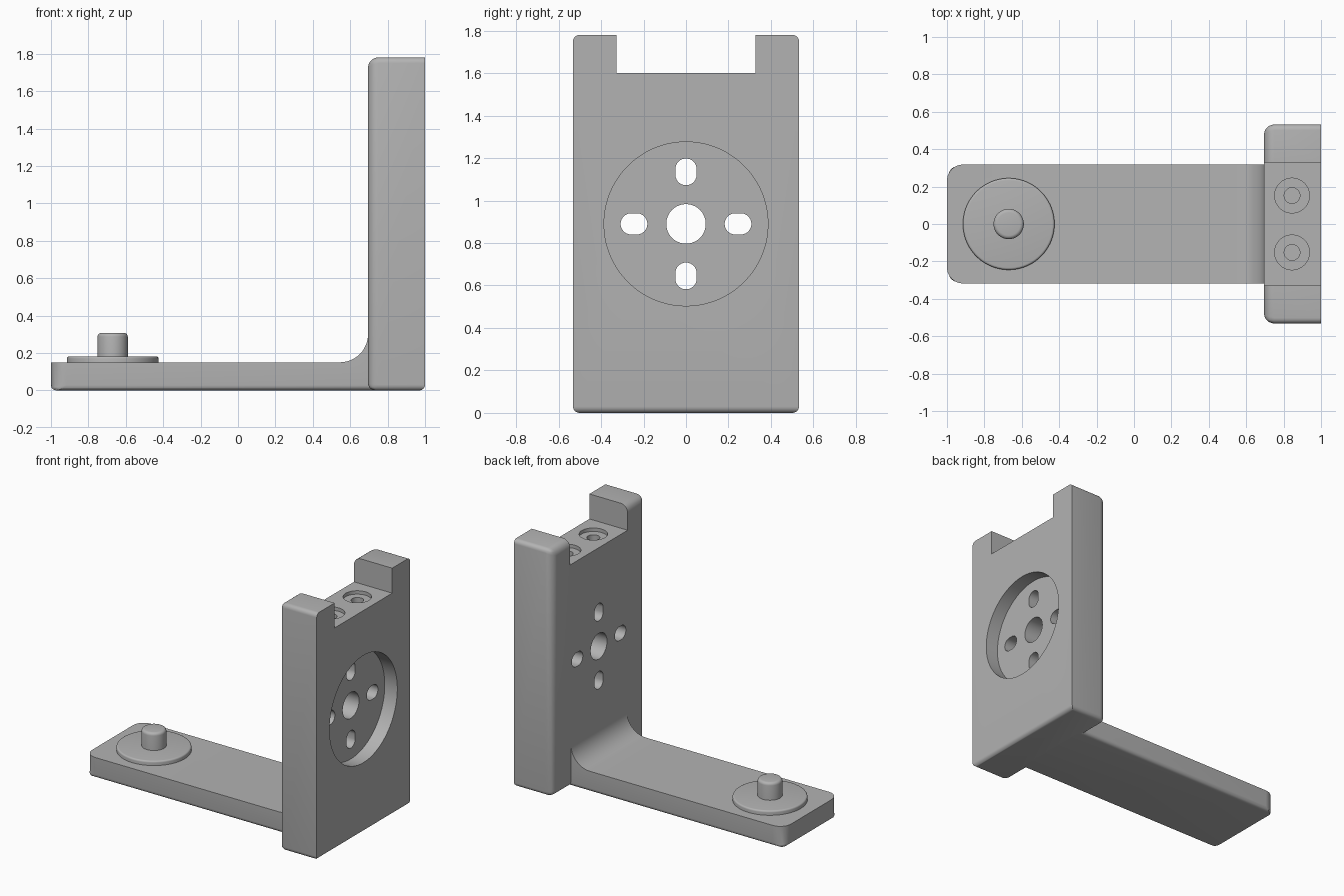
import bpy, bmesh
from math import cos, sin, pi
from mathutils import Matrix, Vector

if "Cube" in bpy.data.objects:
    bpy.data.objects.remove(bpy.data.objects["Cube"])

grey = bpy.data.materials.new("matte_grey")
grey.use_nodes = True
grey.diffuse_color = (0.45, 0.45, 0.45, 1)
grey.node_tree.nodes["Principled BSDF"].inputs["Base Color"].default_value = (0.45, 0.45, 0.45, 1)


def extrude(name, points, offset):
    """Solid made by sweeping a closed outline along an offset."""
    bm = bmesh.new()
    face = bm.faces.new([bm.verts.new(p) for p in points])
    swept = bmesh.ops.extrude_face_region(bm, geom=[face], use_keep_orig=True)["geom"]
    bmesh.ops.translate(bm, vec=offset, verts=[v for v in swept if isinstance(v, bmesh.types.BMVert)])
    bmesh.ops.recalc_face_normals(bm, faces=bm.faces)
    mesh = bpy.data.meshes.new(name)
    bm.to_mesh(mesh)
    bm.free()
    mesh.materials.append(grey)
    obj = bpy.data.objects.new(name, mesh)
    bpy.context.collection.objects.link(obj)
    return obj


def box(name, low, high):
    (x0, y0, z0), (x1, y1, z1) = low, high
    return extrude(name, [(x0, y0, z0), (x1, y0, z0), (x1, y1, z0), (x0, y1, z0)], (0, 0, z1 - z0))


def ring(radius, count=64, stretch=0):
    """Circle outline, or a slot when stretched along its first axis."""
    pts = []
    for i in range(count):
        a = 2 * pi * (i + 0.5) / count
        pts.append((radius * cos(a) + (stretch if cos(a) > 0 else -stretch), radius * sin(a)))
    return pts


def upright(name, x, y, z0, z1, radius):
    return extrude(name, [(x + u, y + v, z0) for u, v in ring(radius)], (0, 0, z1 - z0))


def apply(obj, modifier):
    bpy.context.view_layer.objects.active = obj
    bpy.ops.object.modifier_apply(modifier=modifier.name)


def round_edges(obj, width, rule, segments=6):
    """Bevel edges; the rule gives each edge's share of the width."""
    mesh = obj.data
    weights = mesh.attributes.new("bevel_weight_edge", 'FLOAT', 'EDGE')
    for e in mesh.edges:
        a, b = (mesh.vertices[i].co for i in e.vertices)
        weights.data[e.index].value = rule((a + b) / 2, (b - a).normalized())
    mod = obj.modifiers.new("rounding", 'BEVEL')
    mod.limit_method = 'WEIGHT'
    mod.width = width
    mod.segments = segments
    apply(obj, mod)


def cut(obj, cutter):
    mod = obj.modifiers.new("cut", 'BOOLEAN')
    mod.operation = 'DIFFERENCE'
    mod.solver = 'EXACT'
    mod.object = cutter
    apply(obj, mod)
    bpy.data.objects.remove(cutter)


def smooth(obj):
    bpy.ops.object.select_all(action='DESELECT')
    obj.select_set(True)
    bpy.context.view_layer.objects.active = obj
    bpy.ops.object.shade_smooth_by_angle(angle=0.5)


# Upright plate, rounded on its inner side and underneath
INNER, HALF, TOP, MID = 0.695, 0.532, 1.78, 0.89
plate = box("upright_plate", (INNER, -HALF, 0), (1, HALF, TOP))


def plate_rule(mid, direction):
    if mid.x < INNER + 0.01:
        return 1.0 if mid.z > 0.01 else 0.7
    if mid.z < 0.01 or (mid.z > TOP - 0.01 and abs(mid.y) > 0.5):
        return 0.55
    return 0.0


round_edges(plate, 0.055, plate_rule)

# Notch between the two top lugs
cut(plate, box("notch_cutter", (0.5, -0.328, 1.6), (1.2, 0.328, 2)))

# Round recess on the outer face
cut(plate, extrude("recess_cutter", [(0.9, u, MID + v) for u, v in ring(0.386, 96)], (0.3, 0, 0)))

# Centre hole and four radial slots
cut(plate, extrude("hole_cutter", [(0.5, u, MID + v) for u, v in ring(0.093)], (0.6, 0, 0)))
for i in range(4):
    turn = Matrix.Rotation(i * pi / 2, 3, 'X')
    pts = [turn @ Vector((0.5, 0.245 + u, v)) + Vector((0, 0, MID)) for u, v in ring(0.05, 32, 0.013)]
    cut(plate, extrude("slot_cutter", pts, (0.6, 0, 0)))

# Counterbored screw holes in the notch floor
for side in (-1, 1):
    cut(plate, upright("counterbore_cutter", 0.845, side * 0.152, 1.575, 1.7, 0.093))
    cut(plate, upright("screw_hole_cutter", 0.845, side * 0.152, 1.45, 1.7, 0.042))
smooth(plate)

# Base arm with a fillet running up into the plate
THICK, FILLET, WIDE = 0.15, 0.15, 0.318
outline = [(-1, 0), (-1, THICK)]
for i in range(13):
    a = pi / 2 * i / 12
    outline.append((INNER - FILLET + FILLET * sin(a), THICK + FILLET - FILLET * cos(a)))
outline += [(0.745, THICK + FILLET), (0.745, 0)]
arm = extrude("base_arm", [(x, -WIDE, z) for x, z in outline], (0, 2 * WIDE, 0))


def arm_rule(mid, direction):
    if mid.x < -0.99 and abs(direction.z) > 0.9:
        return 1.0
    return 0.33 if mid.z < 0.01 and mid.x < 0.7 else 0.0


round_edges(arm, 0.085, arm_rule)
smooth(arm)

# Seat disc and locating pin, softened on their upper rims
for name, radius, top, soft in (("seat_disc", 0.245, 0.182, 0.012), ("locating_pin", 0.081, 0.307, 0.02)):
    part = upright(name, -0.67, 0, 0.12, top, radius)
    round_edges(part, soft, lambda mid, d, t=top: 1.0 if mid.z > t - 0.001 else 0.0, 4)
    smooth(part)
